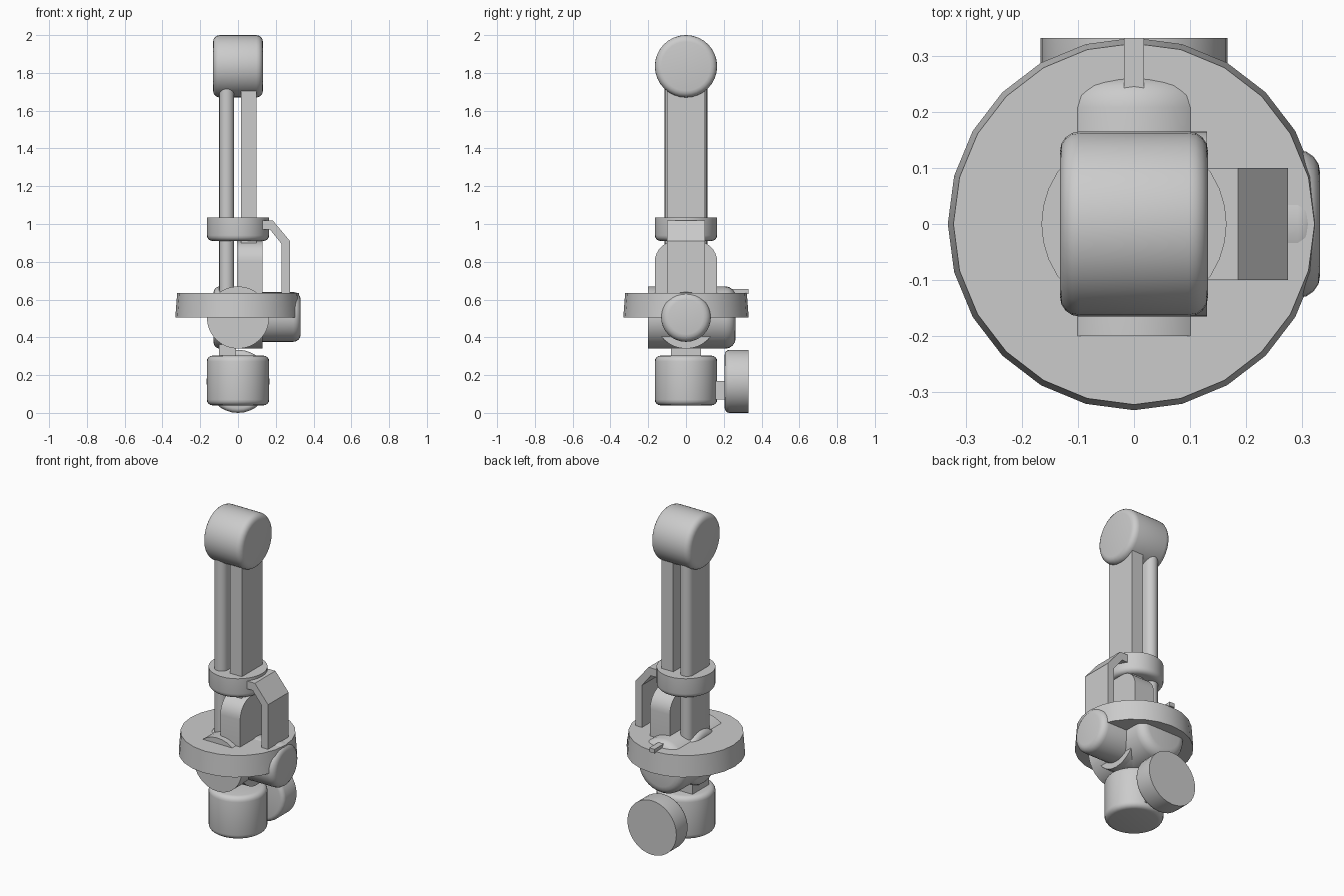
import bpy, bmesh, math
from mathutils import Matrix, Vector

if "Cube" in bpy.data.objects:
    bpy.data.objects.remove(bpy.data.objects["Cube"])

grey = bpy.data.materials.new("plain_grey")
grey.use_nodes = True
grey.diffuse_color = (0.6, 0.6, 0.6, 1)
grey.node_tree.nodes["Principled BSDF"].inputs["Base Color"].default_value = (0.6, 0.6, 0.6, 1)

AXES = {"X": Vector((1, 0, 0)), "Y": Vector((0, 1, 0)), "Z": Vector((0, 0, 1))}


def finish(name, bm, smooth=True):
    bmesh.ops.recalc_face_normals(bm, faces=bm.faces)
    mesh = bpy.data.meshes.new(name)
    bm.to_mesh(mesh)
    bm.free()
    mesh.materials.append(grey)
    obj = bpy.data.objects.new(name, mesh)
    bpy.context.collection.objects.link(obj)
    if smooth:
        bpy.ops.object.select_all(action="DESELECT")
        obj.select_set(True)
        bpy.context.view_layer.objects.active = obj
        bpy.ops.object.shade_smooth_by_angle(angle=math.radians(35))
    return obj


def drum(name, axis, centre, start, end, radius, low=0, high=0, sides=32, top_radius=None):
    """Cylinder along an axis, with rounded rims of size low and high."""
    bm = bmesh.new()
    bmesh.ops.create_cone(bm, cap_ends=True, segments=sides, radius1=radius,
                          radius2=top_radius or radius, depth=end - start)
    for size, sign in ((low, -1), (high, 1)):
        if size:
            rim = [e for e in bm.edges if all(v.co.z * sign > (end - start) / 2 - 1e-4 for v in e.verts)]
            bmesh.ops.bevel(bm, geom=rim, offset=size, segments=4, profile=0.5, affect="EDGES")
    turn = Vector((0, 0, 1)).rotation_difference(AXES[axis]).to_matrix().to_4x4()
    place = Vector(centre) + AXES[axis] * (start + end) / 2
    bm.transform(Matrix.Translation(place) @ turn)
    return finish(name, bm)


def box(name, x, y, z):
    bm = bmesh.new()
    bmesh.ops.create_cube(bm, size=1)
    for v in bm.verts:
        for i, (a, b) in enumerate((x, y, z)):
            v.co[i] = a if v.co[i] < 0 else b
    return finish(name, bm, False)


def prism(name, points, axis, start, end, smooth=True):
    """Extrude a closed profile along an axis."""
    bm = bmesh.new()
    place = {"X": lambda a, b: (start, a, b), "Y": lambda a, b: (a, start, b),
             "Z": lambda a, b: (a, b, start)}[axis]
    face = bm.faces.new([bm.verts.new(place(a, b)) for a, b in points])
    new = bmesh.ops.extrude_face_region(bm, geom=[face])["geom"]
    bmesh.ops.translate(bm, verts=[g for g in new if isinstance(g, bmesh.types.BMVert)],
                        vec=AXES[axis] * (end - start))
    return finish(name, bm, smooth)


def arc(cx, cy, r, a0, a1, steps=8):
    angles = [math.radians(a0 + (a1 - a0) * i / steps) for i in range(steps + 1)]
    return [(cx + r * math.cos(a), cy + r * math.sin(a)) for a in angles]


# Upper head and twin arm
drum("top_head", "X", (0, 0, 1.835), -0.132, 0.132, 0.165, 0.035, 0.035)
box("square_arm", (0.017, 0.097), (-0.1, 0.1), (0.6, 1.76))
prism("rounded_arm", arc(-0.06, 0.073, 0.04, 0, 180) + arc(-0.06, -0.073, 0.04, 180, 360),
      "Z", 0.5, 1.76)

# Collar and the bent bracket beside it
drum("collar", "Z", (0, 0, 0), 0.91, 1.035, 0.165, 0.03, 0)
prism("side_bracket", [(0.1, 1.018), (0.185, 1.018), (0.275, 0.91), (0.275, 0.55),
                       (0.23, 0.55), (0.23, 0.895), (0.17, 0.97), (0.1, 0.97)],
      "Y", -0.1, 0.1, False)

# Round-shouldered pod under the collar
prism("shoulder_pod", arc(0.055, 0.8, 0.11, 0, 90) + arc(-0.055, 0.8, 0.11, 90, 180)
      + arc(0, 0.505, 0.165, 180, 360, 16), "X", -0.005, 0.13)

# Wide plate and the drums crossing it
drum("wide_plate", "Z", (0, 0, 0), 0.505, 0.635, 0.332, sides=24, top_radius=0.322)
drum("long_drum", "Y", (0, 0, 0.505), -0.2, 0.263, 0.165, 0, 0.055)
drum("core_drum", "X", (0, 0, 0.505), -0.13, 0.13, 0.165, 0.035, 0.035)
drum("side_drum", "X", (0, 0, 0.508), 0.05, 0.332, 0.132, 0, 0.04)
box("rear_tab", (-0.018, 0.018), (0.2, 0.332), (0.63, 0.655))

# Lower drum, neck and rear wheel
box("neck", (-0.1, -0.01), (-0.08, 0.08), (0.28, 0.42))
drum("lower_drum", "Z", (0, 0, 0), 0.04, 0.303, 0.165, 0.03, 0.03)
box("rear_link", (-0.05, 0.05), (0.1, 0.22), (0.07, 0.17))
drum("rear_wheel", "Y", (0, 0, 0.167), 0.205, 0.332, 0.167, 0.025, 0)
